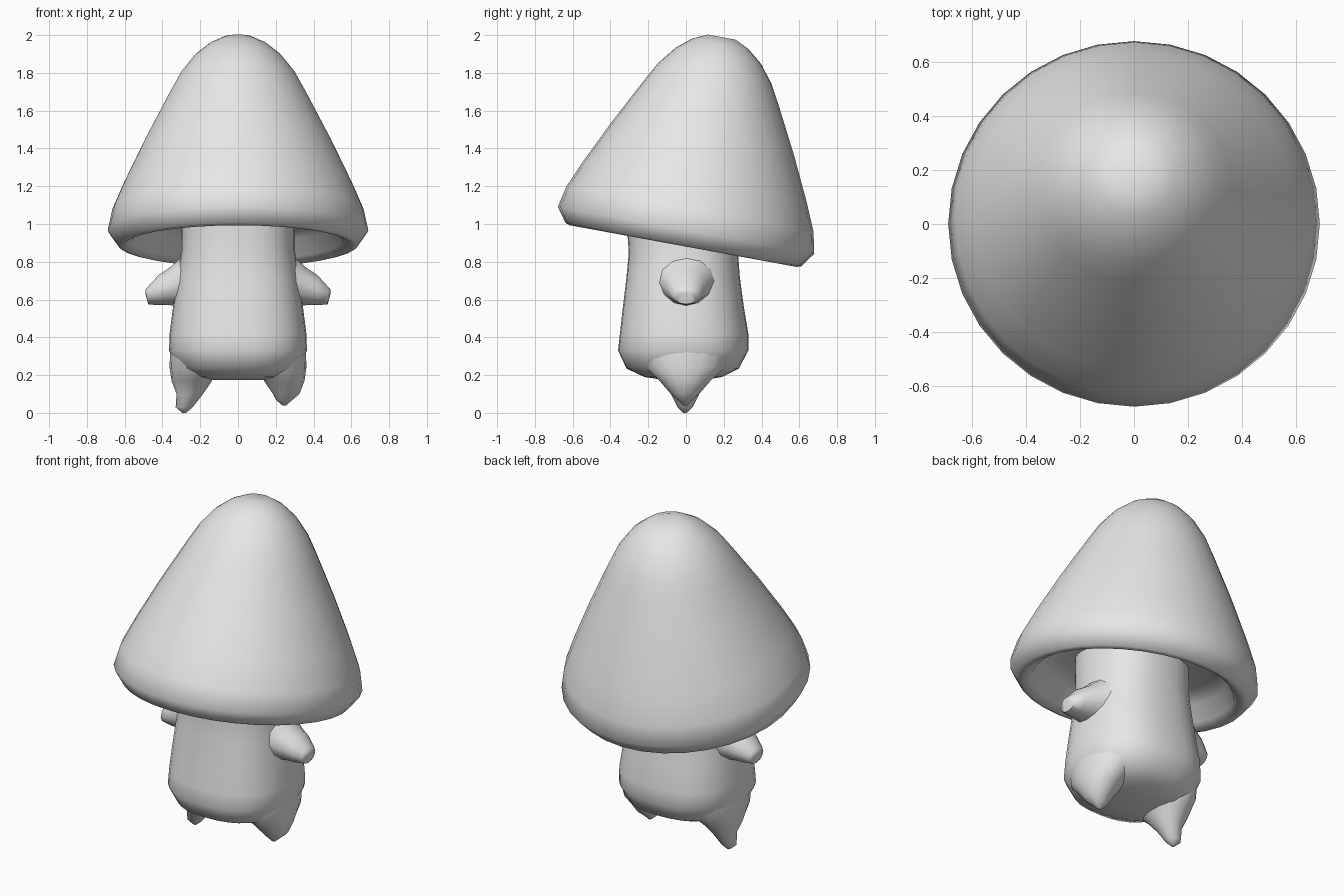
import bpy, bmesh, math
from mathutils import Matrix, Vector

cube = bpy.data.objects.get("Cube")
if cube:
    bpy.data.objects.remove(cube, do_unlink=True)

grey = bpy.data.materials.new("plain grey")
grey.use_nodes = True
grey.diffuse_color = (0.8, 0.8, 0.8, 1)
grey.node_tree.nodes["Principled BSDF"].inputs["Base Color"].default_value = (0.8, 0.8, 0.8, 1)


def ring(centre, ru, rv, count, power=2.0, along_x=False):
    """Rounded cross-section, lying flat or standing across the x axis."""
    points = []
    for i in range(count):
        a = 2 * math.pi * i / count
        c, s = math.cos(a), math.sin(a)
        u = ru * math.copysign(abs(c) ** (2 / power), c)
        v = rv * math.copysign(abs(s) ** (2 / power), s)
        points.append(Vector(centre) + (Vector((0, u, v)) if along_x else Vector((u, v, 0))))
    return points


def loft(name, rings, angle=60, matrix=None):
    """Skin a list of rings and close both ends."""
    bm = bmesh.new()
    loops = [[bm.verts.new(p) for p in r] for r in rings]
    n = len(loops[0])
    for a, b in zip(loops, loops[1:]):
        for i in range(n):
            bm.faces.new((a[i], a[(i + 1) % n], b[(i + 1) % n], b[i]))
    bm.faces.new(loops[0])
    bm.faces.new(loops[-1])
    bmesh.ops.recalc_face_normals(bm, faces=bm.faces)
    if matrix:
        bm.transform(matrix)
    mesh = bpy.data.meshes.new(name)
    bm.to_mesh(mesh)
    bm.free()
    mesh.materials.append(grey)
    ob = bpy.data.objects.new(name, mesh)
    bpy.context.collection.objects.link(ob)
    bpy.ops.object.select_all(action='DESELECT')
    ob.select_set(True)
    bpy.context.view_layer.objects.active = ob
    bpy.ops.object.shade_smooth_by_angle(angle=math.radians(angle))
    return ob


# Tilted cap: hollow underside, rolled rim, cone and rounded tip (radius, height)
cap_profile = [(0.27, 0.17), (0.42, 0.16), (0.51, 0.12), (0.56, 0.03), (0.61, 0.0),
               (0.635, 0.008), (0.69, 0.085), (0.665, 0.20), (0.60, 0.35), (0.49, 0.58),
               (0.36, 0.83), (0.305, 0.93), (0.23, 1.025), (0.15, 1.09), (0.075, 1.125)]
tilt = Matrix.Translation((0, -0.015, 0.883)) @ Matrix.Rotation(math.radians(-10.4), 4, 'X')
loft("mushroom_cap", [ring((0, 0, h), r, r, 32) for r, h in cap_profile], 75, tilt)

# Stalk body: height, half width, front y, back y
body_profile = [(0.175, 0.13, -0.12, 0.10), (0.19, 0.23, -0.22, 0.19), (0.235, 0.315, -0.315, 0.28),
                (0.33, 0.365, -0.36, 0.33), (0.42, 0.362, -0.35, 0.33), (0.57, 0.343, -0.333, 0.305),
                (0.72, 0.322, -0.315, 0.285), (0.85, 0.302, -0.303, 0.275), (0.95, 0.30, -0.31, 0.275),
                (1.12, 0.30, -0.31, 0.275)]
loft("stalk_body", [ring((0, (f + b) / 2, z), w, (b - f) / 2, 32, 2.4)
                    for z, w, f, b in body_profile], 75)

# Pointed feet and stubby arms on each side
for side, label, tip_x, tip_z in ((1, "left", 0.245, 0.04), (-1, "right", 0.285, 0.0)):
    leg = [(0.34, 0.20, 0.16, 0.25), (0.24, 0.23, 0.132, 0.21), (0.17, 0.245, 0.107, 0.135),
           (0.10, 0.255, 0.07, 0.075), (tip_z + 0.03, tip_x, 0.045, 0.04), (tip_z, tip_x, 0.01, 0.01)]
    loft(label + "_foot", [ring((side * x, -0.005, z), rx, ry, 16) for z, x, rx, ry in leg], 75)

    # Arm: distance out, lower z, upper z, half depth
    arm = [(0.24, 0.56, 0.88, 0.17), (0.31, 0.565, 0.815, 0.14), (0.36, 0.57, 0.77, 0.115),
           (0.42, 0.57, 0.73, 0.095), (0.475, 0.575, 0.67, 0.065), (0.49, 0.63, 0.655, 0.03)]
    loft(label + "_arm", [ring((side * x, 0, (lo + hi) / 2), d, (hi - lo) / 2, 12, 2, True)
                          for x, lo, hi, d in arm], 50)
